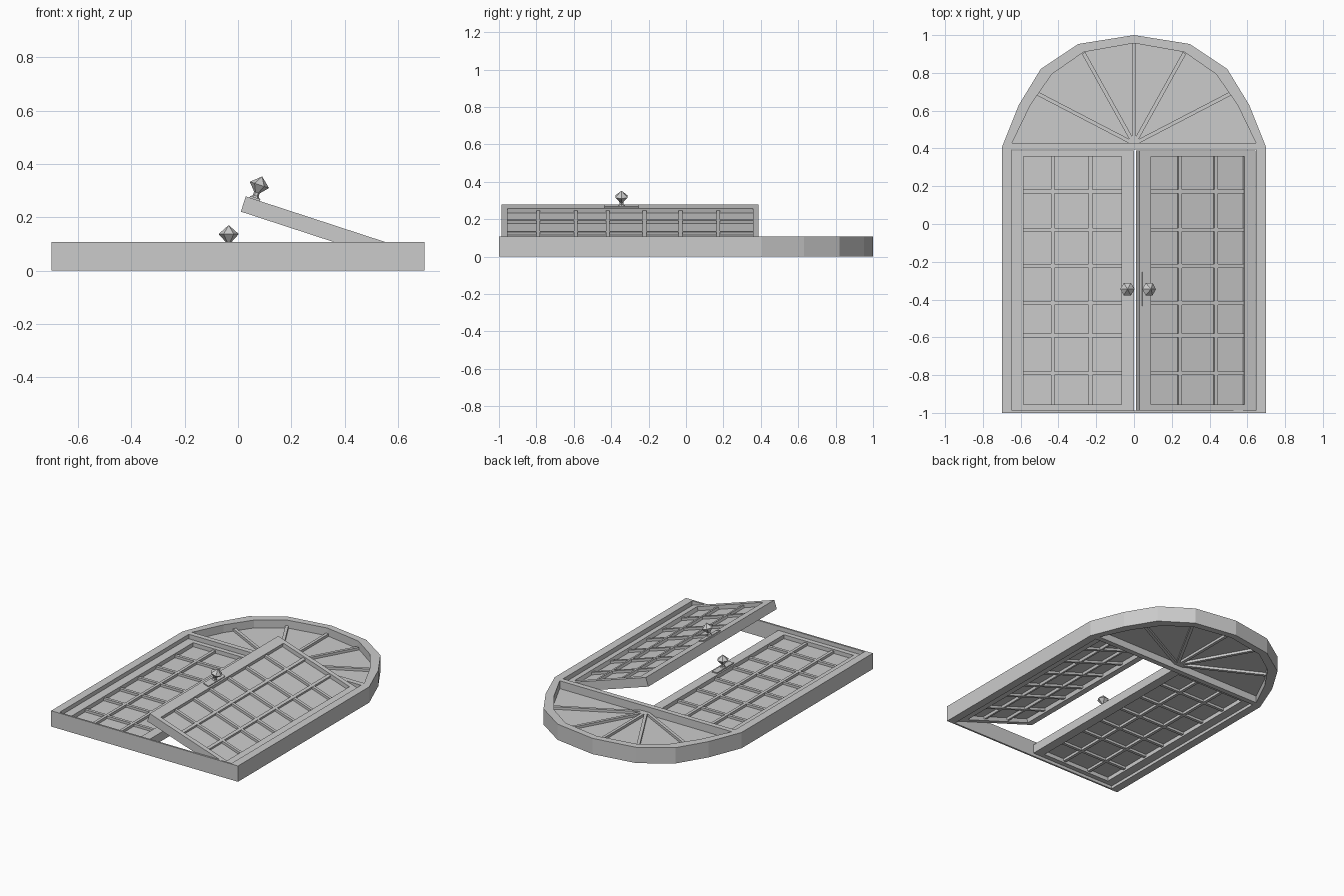
import bpy, bmesh, math
from mathutils import Matrix, Vector

if "Cube" in bpy.data.objects:
    bpy.data.objects.remove(bpy.data.objects["Cube"])

H = 0.107                       # frame depth
ANGLE = math.radians(18.1)      # opening angle of the right door
DOOR_W, DOOR_T = 0.645, 0.06


def finish(name, bm, matrix=None):
    bmesh.ops.recalc_face_normals(bm, faces=bm.faces)
    me = bpy.data.meshes.new(name)
    bm.to_mesh(me)
    bm.free()
    ob = bpy.data.objects.new(name, me)
    bpy.context.collection.objects.link(ob)
    if matrix is not None:
        me.transform(matrix)
        if matrix.determinant() < 0:
            me.flip_normals()
    return ob


def add_box(bm, x0, x1, y0, y1, z0, z1):
    m = Matrix.Translation(((x0 + x1) / 2, (y0 + y1) / 2, (z0 + z1) / 2))
    m = m @ Matrix.Diagonal((x1 - x0, y1 - y0, z1 - z0, 1))
    bmesh.ops.create_cube(bm, size=1, matrix=m)


def ring(name, outer, inner, z0, z1, matrix=None):
    """Closed frame between two outlines with equal point counts."""
    bm = bmesh.new()
    loops = [[bm.verts.new((x, y, z)) for x, y in pts]
             for pts, z in ((outer, z0), (outer, z1), (inner, z1), (inner, z0))]
    n = len(outer)
    for a in range(4):
        p, q = loops[a], loops[(a + 1) % 4]
        for i in range(n):
            j = (i + 1) % n
            bm.faces.new((p[i], p[j], q[j], q[i]))
    return finish(name, bm, matrix)


def rect(x0, x1, y0, y1):
    return [(x0, y0), (x1, y0), (x1, y1), (x0, y1)]


def mirrored(half):
    """Right half from the side up to the apex, completed on the left."""
    return half + [(-x, y) for x, y in reversed(half) if x > 0]


# Arched outer frame with thin sill
outer_arch = [(0.70, 0.405), (0.61, 0.63), (0.494, 0.82), (0.295, 0.953), (0, 1.0)]
inner_arch = [(0.645, 0.43), (0.548, 0.63), (0.435, 0.793), (0.267, 0.91), (0, 0.957)]
ring("arched_frame", mirrored([(0.70, -1.0)] + outer_arch),
     mirrored([(0.645, -0.988)] + inner_arch), 0, H)

# Transom bar
bm = bmesh.new()
add_box(bm, -0.645, 0.645, 0.395, 0.43, 0, H)
finish("transom", bm)

# Fanlight glass
bm = bmesh.new()
face = bm.faces.new([bm.verts.new((x, y, 0.048)) for x, y in mirrored(inner_arch)])
ext = bmesh.ops.extrude_face_region(bm, geom=[face])
bmesh.ops.translate(bm, vec=(0, 0, 0.006),
                    verts=[v for v in ext["geom"] if isinstance(v, bmesh.types.BMVert)])
finish("fanlight_glass", bm)

# Fanlight spokes
bm = bmesh.new()
for tip in ((-0.51, 0.69), (-0.267, 0.905), (0, 0.957), (0.267, 0.905), (0.51, 0.69)):
    hub = Vector((0, 0.425))
    d = Vector(tip) - hub
    m = (Matrix.Translation((hub.x, hub.y, 0.051))
         @ Matrix.Rotation(math.atan2(d.y, d.x), 4, 'Z')
         @ Matrix.Translation((d.length / 2, 0, 0))
         @ Matrix.Diagonal((d.length, 0.02, 0.04, 1)))
    bmesh.ops.create_cube(bm, size=1, matrix=m)
finish("fanlight_spokes", bm)


def door(side, matrix):
    """Door in hinge space: x runs from hinge to free edge, z centred."""
    h = DOOR_T / 2
    x0, x1, y0, y1 = 0.059, 0.58, -0.955, 0.357
    ring(side + "_door_frame", rect(0, DOOR_W, -0.987, 0.388),
         rect(x0, x1, y0, y1), -h, h, matrix)
    bm = bmesh.new()
    add_box(bm, x0, x1, y0, y1, -0.003, 0.003)
    finish(side + "_door_glass", bm, matrix)
    # Glazing bars
    bm = bmesh.new()
    for x in (0.215, 0.414):
        add_box(bm, x - 0.01, x + 0.01, y0, y1, -0.02, 0.02)
    for y in (-0.79, -0.59, -0.418, -0.222, -0.03, 0.172):
        add_box(bm, x0, x1, y - 0.01, y + 0.01, -0.019, 0.019)
    finish(side + "_glazing_bars", bm, matrix)
    # Handle plate
    kx, ky = DOOR_W - 0.035, -0.345
    bm = bmesh.new()
    add_box(bm, kx - 0.02, kx + 0.02, ky - 0.09, ky + 0.09, h, h + 0.007)
    finish(side + "_handle_plate", bm, matrix)
    # Six-sided faceted knob
    bm = bmesh.new()
    prof = [(0.019, 0.005), (0.011, 0.014), (0.011, 0.027), (0.038, 0.057)]
    rows = [[bm.verts.new((kx + r * math.cos(i * math.pi / 3),
                           ky + r * math.sin(i * math.pi / 3), h + z))
             for i in range(6)] for r, z in prof]
    for p, q in zip(rows, rows[1:]):
        for i in range(6):
            bm.faces.new((p[i], p[(i + 1) % 6], q[(i + 1) % 6], q[i]))
    bm.faces.new(rows[0])
    apex = bm.verts.new((kx, ky, h + 0.09))
    for i in range(6):
        bm.faces.new((rows[-1][i], rows[-1][(i + 1) % 6], apex))
    finish(side + "_knob", bm, matrix)


# Left door closed, right door mirrored and swung open
door("left", Matrix.Translation((-0.645, 0, 0.05)))
door("right", Matrix.Translation((0.633, 0, 0.049))
     @ Matrix.Rotation(ANGLE, 4, 'Y') @ Matrix.Diagonal((-1, 1, 1, 1)))
